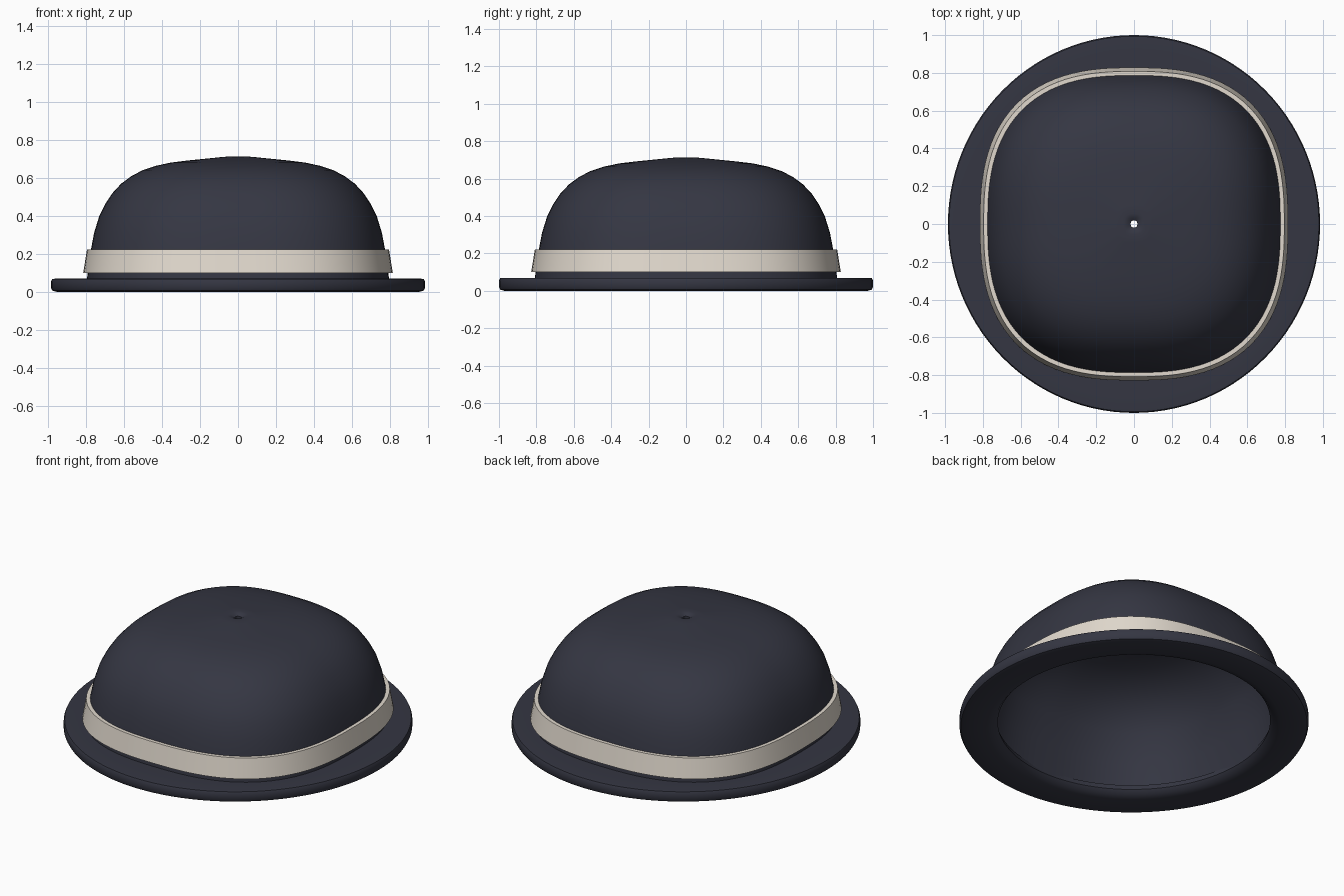
import bpy, bmesh, math

if "Cube" in bpy.data.objects:
    bpy.data.objects.remove(bpy.data.objects["Cube"])


def material(name, color):
    m = bpy.data.materials.new(name)
    m.diffuse_color = color
    m.use_nodes = True
    m.node_tree.nodes["Principled BSDF"].inputs["Base Color"].default_value = m.diffuse_color
    return m


navy = material("navy_felt", (0.035, 0.037, 0.055, 1))
cream = material("cream_ribbon", (0.75, 0.69, 0.61, 1))


def loft(name, profile, power, mat, segments=112):
    """Sweep a closed (radius, z) profile around a superellipse outline."""
    bm = bmesh.new()
    rings = []
    for r, z in profile:
        ring = []
        for i in range(segments):
            a = 2 * math.pi * i / segments
            c, s = math.cos(a), math.sin(a)
            k = (abs(c) ** power + abs(s) ** power) ** (-1 / power)
            ring.append(bm.verts.new((0.985 * r * k * c, r * k * s, z)))
        rings.append(ring)
    for a, b in zip(rings, rings[1:] + rings[:1]):
        for i in range(segments):
            j = (i + 1) % segments
            bm.faces.new((a[i], a[j], b[j], b[i]))
    bmesh.ops.recalc_face_normals(bm, faces=bm.faces)
    mesh = bpy.data.meshes.new(name)
    bm.to_mesh(mesh)
    bm.free()
    obj = bpy.data.objects.new(name, mesh)
    bpy.context.collection.objects.link(obj)
    mesh.materials.append(mat)
    bpy.ops.object.select_all(action='DESELECT')
    obj.select_set(True)
    bpy.context.view_layer.objects.active = obj
    bpy.ops.object.shade_smooth_by_angle(angle=math.radians(40))
    return obj


# Crown: hollow rounded-square dome with a small dimpled vent hole
outer = [(0.81, 0.03), (0.805, 0.10), (0.787, 0.22), (0.77, 0.31),
         (0.742, 0.40), (0.712, 0.46), (0.672, 0.52), (0.625, 0.57),
         (0.57, 0.61), (0.51, 0.641), (0.44, 0.664), (0.36, 0.681),
         (0.27, 0.692), (0.18, 0.701), (0.10, 0.709), (0.055, 0.713),
         (0.035, 0.709), (0.018, 0.698)]
inner = [(0.018, 0.675), (0.27, 0.668), (0.43, 0.641), (0.55, 0.592),
         (0.65, 0.51), (0.72, 0.40), (0.763, 0.22), (0.785, 0.03)]
loft("crown", outer + inner, 2.6, navy)

# Brim: round ring with softened edges
loft("brim", [(0.78, 0.035), (0.80, 0.012), (0.84, 0.002), (0.90, 0.0),
              (0.97, 0.0), (0.992, 0.006), (1.0, 0.02), (1.0, 0.055),
              (0.994, 0.068), (0.97, 0.07), (0.88, 0.07), (0.79, 0.068)],
     2.0, navy)

# Ribbon band: slightly flared strip around the crown
loft("ribbon_band", [(0.80, 0.10), (0.828, 0.10), (0.808, 0.222), (0.784, 0.222)],
     2.6, cream)
